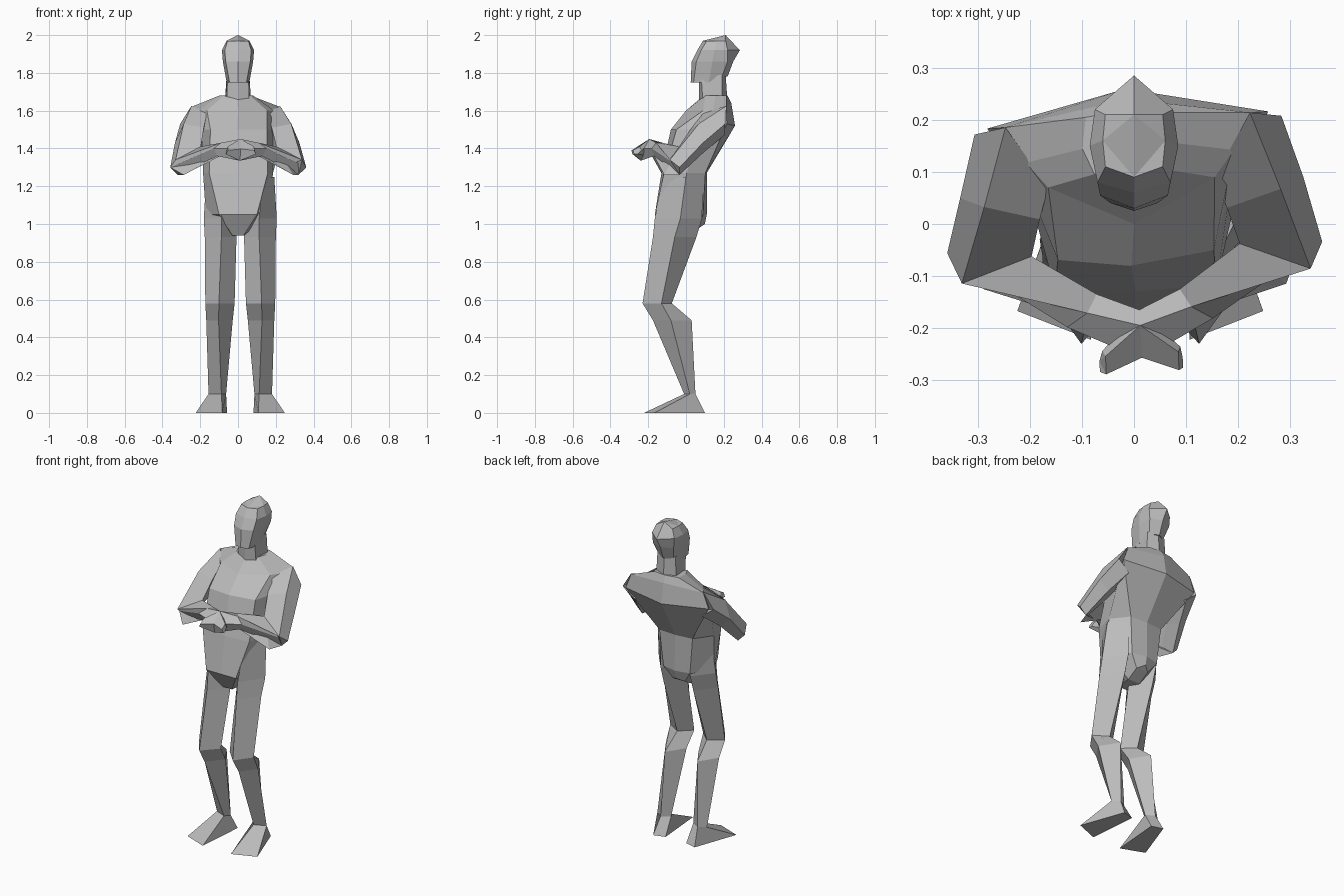
import bpy
import bmesh
from math import radians
from mathutils import Matrix, Vector

start_cube = bpy.data.objects.get("Cube")
if start_cube:
    bpy.data.objects.remove(start_cube, do_unlink=True)

grey = bpy.data.materials.new("clay_grey")
grey.use_nodes = True
grey.diffuse_color = (.5, .5, .5, 1)
grey.node_tree.nodes["Principled BSDF"].inputs["Base Color"].default_value = grey.diffuse_color


def section(z, **corners):
    """One cross-section: corners are (x, y) at height z, or (x, y, own z)."""
    return [Vector((c[0], c[1], c[2] if len(c) > 2 else z)) for c in corners.values()]


def flip(point):
    return Vector((-point.x, point.y, point.z))


def whole(half):
    """Close a half section that runs from front centre to back centre."""
    return half + [flip(p) for p in reversed(half[1:-1])]


def twist(point):
    """Turn the upper body slightly towards its right."""
    amount = min(max((point.z - 1.2) / .2, 0), 1)
    return Matrix.Rotation(radians(3.5) * amount, 3, "Z") @ point


def lean(point):
    """Shift the stance slightly to the left."""
    return point + Vector((.012, 0, 0))


def loft(name, sections, pose=None):
    """Skin a stack of matching sections and cap both ends."""
    bm = bmesh.new()
    rings = [[bm.verts.new(pose(p) if pose else p) for p in ring] for ring in sections]
    for low, high in zip(rings, rings[1:]):
        count = len(low)
        for i in range(count):
            j = (i + 1) % count
            bm.faces.new((low[i], low[j], high[j], high[i]))
    caps = [bm.faces.new(rings[0]), bm.faces.new(rings[-1])]
    bmesh.ops.triangulate(bm, faces=caps)
    bmesh.ops.recalc_face_normals(bm, faces=bm.faces)
    mesh = bpy.data.meshes.new(name)
    bm.to_mesh(mesh)
    bm.free()
    mesh.materials.append(grey)
    part = bpy.data.objects.new(name, mesh)
    bpy.context.collection.objects.link(part)
    return part


def pair(name, sections, pose):
    """Build a limb on the left and its mirror image on the right."""
    loft("left_" + name, sections, pose)
    loft("right_" + name, [[flip(p) for p in ring] for ring in sections], pose)


# Torso, from crotch to neck base
torso = [
    section(z=.94, middle=(0, -.1), front=(.03, -.1), side=(.04, 0), back=(.04, .07, .98), spine=(0, .1, 1)),
    section(z=1.05, middle=(0, -.165), front=(.1, -.165), side=(.17, -.03), back=(.09, .09), spine=(0, .11)),
    section(z=1.27, middle=(0, -.13), front=(.155, -.12), side=(.185, 0), back=(.11, .1), spine=(0, .11)),
    section(z=1.5, middle=(-.01, -.08), front=(.15, -.06), side=(.19, .06), back=(.27, .2, 1.53), spine=(0, .26, 1.52)),
    section(z=1.6, middle=(0, 0), front=(.16, .08), side=(.2, .13), back=(.235, .2, 1.62), spine=(0, .24, 1.64)),
    section(z=1.68, middle=(0, .07, 1.66), front=(.07, .1), side=(.09, .15), back=(.08, .21), spine=(0, .22)),
]
loft("torso", [whole(half) for half in torso], twist)

# Neck
neck = [
    section(z=1.64, middle=(0, .07), front=(.06, .09), back=(.07, .19), spine=(0, .22)),
    section(z=1.79, middle=(0, .07), front=(.055, .08), back=(.06, .19), spine=(0, .21)),
]
loft("neck", [whole(half) for half in neck])

# Head, from chin to crown
head = [
    section(z=1.75, chin=(0, .025), front=(.045, .04), side=(.06, .12), back=(.05, .19, 1.78), nape=(0, .22, 1.78)),
    section(z=1.86, chin=(0, .03), front=(.065, .055), side=(.08, .14), back=(.07, .22), nape=(0, .25)),
    section(z=1.92, chin=(0, .06), front=(.07, .08), side=(.085, .15), back=(.075, .22), nape=(0, .285)),
    section(z=1.97, chin=(0, .09), front=(.055, .11), side=(.06, .16), back=(.055, .21), nape=(0, .21, 2)),
]
loft("head", [whole(half) for half in head])

# Legs, diamond in section, from hip to ankle
ankle = section(z=.1, front=(.1, -.01), outer=(.168, .02), back=(.125, .05), inner=(.075, .02))
leg = [
    section(z=1.25, front=(.12, -.12), outer=(.18, 0), back=(.1, .09), inner=(.03, 0)),
    section(z=1.03, front=(.1, -.165), outer=(.193, -.03), back=(.1, .085), inner=(.02, -.03)),
    section(z=.93, front=(.1, -.175), outer=(.188, -.06), back=(.1, .055), inner=(.02, -.06)),
    section(z=.58, front=(.113, -.23), outer=(.185, -.13), back=(.1, -.075), inner=(.03, -.14)),
    section(z=.49, front=(.115, -.175), outer=(.18, -.08), back=(.11, .03), inner=(.04, -.08)),
    ankle,
]
pair("leg", leg, lean)

# Feet, wedges that turn outwards
sole = section(z=0, toe=(.095, -.222), outer=(.236, -.167), heel=(.14, .1), inner=(.07, .08))
pair("foot", [ankle, sole], lean)

# Upper arms
elbow = section(z=1.26, top=(.335, -.1, 1.34), outer=(.36, -.045, 1.3), low=(.32, -.04), front=(.29, -.12),
                crook=(.2, -.05, 1.41))
upper_arm = [
    section(z=1.47, top=(.235, .2, 1.625), outer=(.295, .19, 1.53), low=(.22, .19), front=(.17, .11),
            crook=(.16, .08, 1.59)),
    section(z=1.38, top=(.285, .05, 1.53), outer=(.33, .07, 1.43), low=(.27, .08), front=(.22, .03),
            crook=(.18, .02, 1.51)),
    elbow,
]
pair("upper_arm", upper_arm, twist)

# Forearms, folded in front of the belly
wrist = section(z=1.4, top=(.1, -.165, 1.43), outer=(.14, -.19), low=(.12, -.175, 1.36), front=(.1, -.15, 1.36),
                crook=(.08, -.13, 1.43))
pair("forearm", [elbow, wrist], twist)

# Hands, crossing at the middle
knuckles = section(z=1.43, top=(0, -.195, 1.45), outer=(.03, -.245, 1.4), low=(0, -.24, 1.335), front=(0, -.19, 1.36),
                   crook=(0, -.165))
fingers = section(z=1.39, top=(-.07, -.25, 1.41), outer=(-.07, -.285), low=(-.08, -.28, 1.37), front=(-.08, -.26, 1.37),
                  crook=(-.075, -.24))
pair("hand", [wrist, knuckles, fingers], twist)
